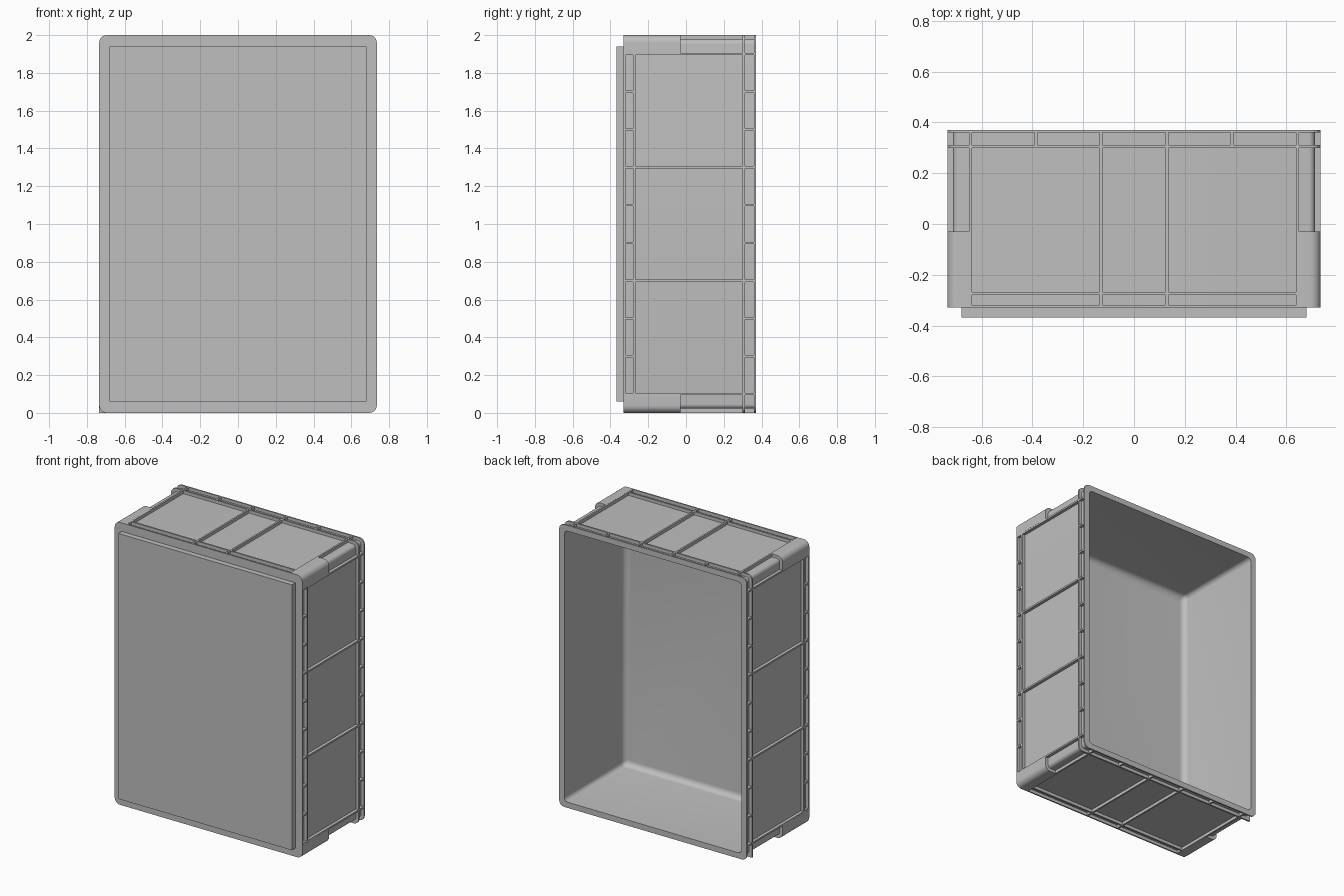
import bpy
import bmesh
from math import sin, cos, pi

cube = bpy.data.objects.get("Cube")
if cube:
    bpy.data.objects.remove(cube, do_unlink=True)

grey = bpy.data.materials.new("crate grey")
grey.use_nodes = True
colour = (0.52, 0.52, 0.52, 1)
grey.diffuse_color = colour
grey.node_tree.nodes["Principled BSDF"].inputs["Base Color"].default_value = colour

HX, HZ = 0.735, 1.0          # half width and half height
DEPTH = 0.022                # how far the walls sit behind the ribs
FRONT, BACK = -0.33, 0.37


def finish(name, bm, smooth=False):
    bmesh.ops.recalc_face_normals(bm, faces=bm.faces)
    mesh = bpy.data.meshes.new(name)
    bm.to_mesh(mesh)
    bm.free()
    mesh.materials.append(grey)
    obj = bpy.data.objects.new(name, mesh)
    bpy.context.collection.objects.link(obj)
    if smooth:
        bpy.ops.object.select_all(action='DESELECT')
        obj.select_set(True)
        bpy.context.view_layer.objects.active = obj
        bpy.ops.object.shade_smooth_by_angle(angle=pi / 6)
    return obj


def arc(cx, cz, r, start, steps=6):
    return [(cx + r * cos(start + pi / 2 * i / steps),
             cz + r * sin(start + pi / 2 * i / steps)) for i in range(steps + 1)]


def rounded_ring(bm, inset, r, y):
    hx, hz = HX - inset - r, HZ - inset - r
    points = []
    for i, (sx, sz) in enumerate([(1, 1), (-1, 1), (-1, -1), (1, -1)]):
        points += arc(sx * hx, sz * hz, r, i * pi / 2)
    return [bm.verts.new((x, y, z + 1)) for x, z in points]


def add_box(bm, x0, x1, y0, y1, z0, z1):
    v = [bm.verts.new((x, y, z)) for x in (x0, x1) for y in (y0, y1) for z in (z0, z1)]
    for f in ((0, 1, 3, 2), (4, 6, 7, 5), (0, 4, 5, 1), (2, 3, 7, 6), (0, 2, 6, 4), (1, 5, 7, 3)):
        bm.faces.new([v[i] for i in f])


# Body: outer wall with four flanges, rim, inner wall and filleted floor
bm = bmesh.new()
profile = []
for y0, y1 in ((FRONT, -0.32), (-0.28, -0.268), (0.30, 0.312), (0.36, BACK)):
    profile += [(DEPTH, 0.025, y0), (0, 0.04, y0), (0, 0.04, y1), (DEPTH, 0.025, y1)]
profile = profile[1:-1]
WALL, FLOOR, FILLET = 0.04, -0.31, 0.04
profile.append((WALL, 0.03, BACK))
for i in range(7):
    a = pi / 2 * i / 6
    profile.append((WALL + FILLET * (1 - cos(a)), 0.03 - 0.02 * (1 - cos(a)),
                    FLOOR + FILLET * (1 - sin(a))))
rings = [rounded_ring(bm, *p) for p in profile]
for a, b in zip(rings, rings[1:]):
    for i in range(len(a)):
        j = (i + 1) % len(a)
        bm.faces.new((a[i], a[j], b[j], b[i]))
bm.faces.new(rings[0])
bm.faces.new(rings[-1])
finish("crate_body", bm, True)

# Raised foot panel under the floor
bm = bmesh.new()
add_box(bm, -0.68, 0.68, -0.368, FRONT + 0.005, 0.06, 1.94)
finish("base_panel", bm)

# Solid corner blocks on the lower half of each upright edge
L = 0.03
for sx, side in ((1, "left"), (-1, "right")):
    for sz, level in ((1, "upper"), (-1, "lower")):
        outline = [(HX, 0.905)] + arc(HX - 0.04, HZ - 0.04, 0.04, 0) + [
            (0.645, HZ), (0.645, HZ - L), (HX - L, HZ - L), (HX - L, 0.905)]
        bm = bmesh.new()
        ends = [[bm.verts.new((sx * x, y, 1 + sz * z)) for x, z in outline]
                for y in (FRONT + 0.001, -0.03)]
        for ring in ends:
            bm.faces.new(ring)
        for i in range(len(outline)):
            j = (i + 1) % len(outline)
            bm.faces.new((ends[0][i], ends[0][j], ends[1][j], ends[1][i]))
        finish(f"{level}_{side}_corner_block", bm, True)

# Ribs across the walls: full length, or only within the edge strips
HALF, EMBED, TOP = 0.006, 0.03, 0.0005
FULL = [(FRONT + 0.002, BACK - 0.002)]
FRONT_STRIP, BACK_STRIP = (-0.325, -0.27), (0.305, 0.365)

bm = bmesh.new()
for k in range(10):
    z = 0.1 + 0.2 * k
    spans = FULL if k in (0, 3, 6, 9) else [FRONT_STRIP, BACK_STRIP]
    for s in (1, -1):
        for y0, y1 in spans:
            add_box(bm, *sorted((s * (HX - EMBED), s * (HX - TOP))), y0, y1, z - HALF, z + HALF)
finish("side_ribs", bm)

bm = bmesh.new()
for x in (0.13, 0.387, 0.645):
    spans = [BACK_STRIP] if x == 0.387 else FULL
    for sx in (1, -1):
        for sz in (1, -1):
            z0, z1 = sorted((1 + sz * (HZ - EMBED), 1 + sz * (HZ - TOP)))
            for y0, y1 in spans:
                add_box(bm, sx * x - HALF, sx * x + HALF, y0, y1, z0, z1)
finish("end_ribs", bm)

# Square tab at one corner of the upper flange
bm = bmesh.new()
add_box(bm, -HX, -HX + 0.04, 0.30, 0.312, 0, 0.04)
finish("flange_corner_tab", bm)
